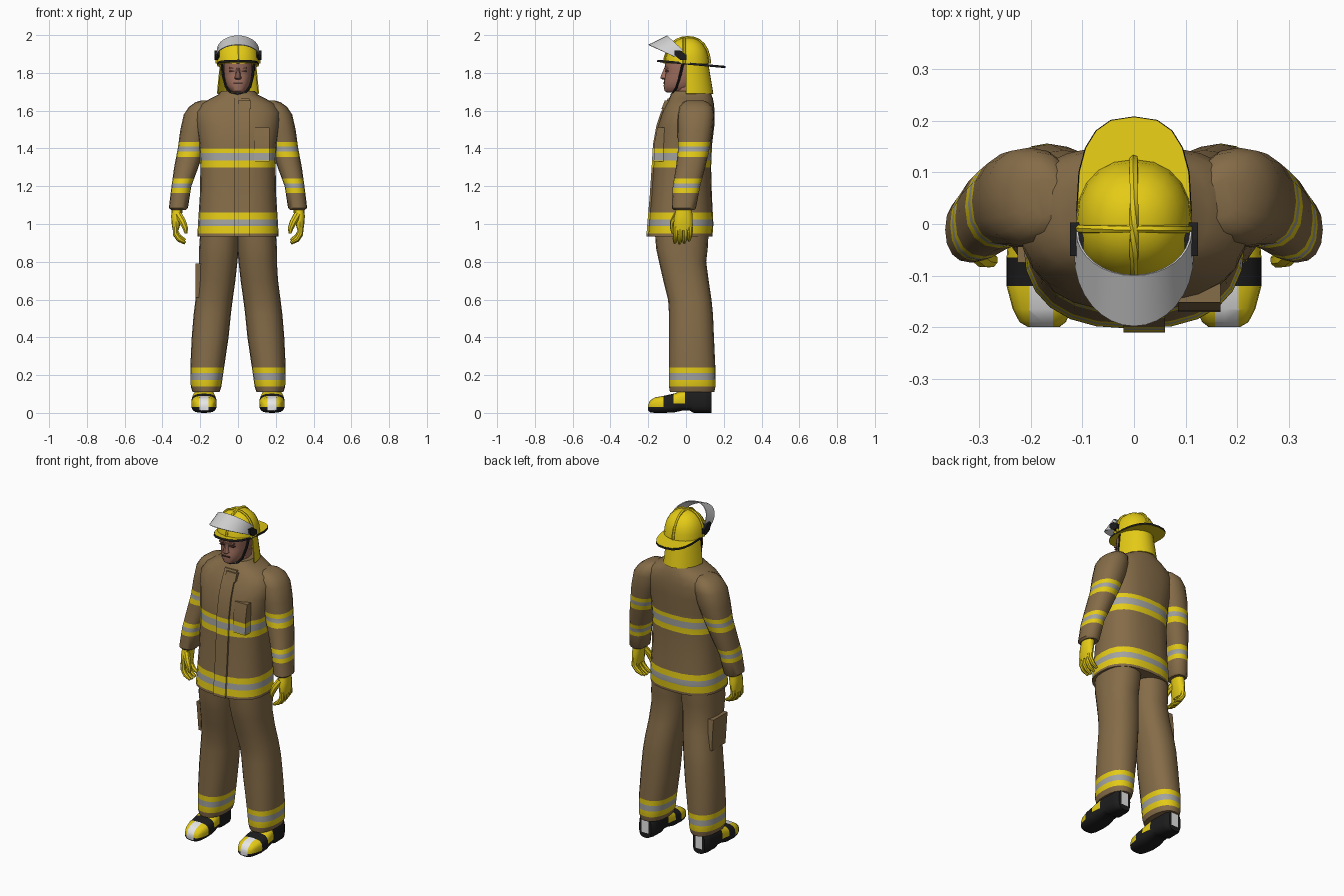
import bpy, bmesh, math
from mathutils import Vector

if "Cube" in bpy.data.objects:
    bpy.data.objects.remove(bpy.data.objects["Cube"])

COLOURS = [("tan_cloth", (.235, .15, .065)), ("yellow", (.78, .60, .008)),
           ("reflective_grey", (.36, .36, .35)), ("visor_grey", (.62, .62, .62)),
           ("black", (.012, .012, .013)), ("skin", (.34, .155, .11)),
           ("dark_brown", (.09, .04, .03)), ("white", (.85, .85, .85))]
MATS = []
for nm, c in COLOURS:
    m = bpy.data.materials.new(nm)
    m.diffuse_color = (*c, 1)
    m.use_nodes = True
    m.node_tree.nodes["Principled BSDF"].inputs["Base Color"].default_value = m.diffuse_color
    MATS.append(m)
TAN, YEL, GREY, VISOR, BLACK, SKIN, BROWN, WHITE = range(8)


def finish(name, bm, colour, cuts=(), angle=40):
    """Cut the mesh on axis planes, colour faces by rule, smooth and link."""
    bmesh.ops.recalc_face_normals(bm, faces=bm.faces)
    for axis, v in cuts:
        p, n = Vector((0, 0, 0)), Vector((0, 0, 0))
        p[axis], n[axis] = v, 1
        bmesh.ops.bisect_plane(bm, geom=bm.verts[:] + bm.edges[:] + bm.faces[:],
                               plane_co=p, plane_no=n, dist=1e-5)
    bm.normal_update()
    for f in bm.faces:
        f.material_index = colour(f.calc_center_median(), f.normal) if callable(colour) else colour
    me = bpy.data.meshes.new(name)
    bm.to_mesh(me)
    bm.free()
    for m in MATS:
        me.materials.append(m)
    ob = bpy.data.objects.new(name, me)
    bpy.context.collection.objects.link(ob)
    bpy.ops.object.select_all(action='DESELECT')
    ob.select_set(True)
    bpy.context.view_layer.objects.active = ob
    bpy.ops.object.shade_smooth_by_angle(angle=math.radians(angle))
    return ob


def loft(name, rings, colour, n=20, p=2.3, axis='z', phase=0, s=1, cuts=(), angle=40):
    """Rings are (t, a0, a1, b0, b1): position along axis and extents in the other two."""
    bm = bmesh.new()
    loops = []
    for t, a0, a1, b0, b1 in rings:
        loop = []
        for i in range(n):
            th = 2 * math.pi * (i + phase) / n
            c, d = math.cos(th), math.sin(th)
            a = (a0 + a1) / 2 + (a1 - a0) / 2 * math.copysign(abs(c) ** (2 / p), c)
            b = (b0 + b1) / 2 + (b1 - b0) / 2 * math.copysign(abs(d) ** (2 / p), d)
            loop.append(bm.verts.new((a * s, b, t) if axis == 'z' else (a * s, t, b)))
        loops.append(loop)
    for l0, l1 in zip(loops, loops[1:]):
        for i in range(n):
            j = (i + 1) % n
            bm.faces.new((l0[i], l0[j], l1[j], l1[i]))
    bm.faces.new(loops[0])
    bm.faces.new(loops[-1])
    return finish(name, bm, colour, cuts, angle)


def block(name, x0, x1, levels, colour, cuts=()):
    """Four-sided upright block; levels are (z, y_front, y_back)."""
    return loft(name, [(z, x0, x1, a, b) for z, a, b in levels], colour,
                n=4, p=400, phase=.5, cuts=cuts, angle=30)


def tube(name, pts, radii, colour, n=8):
    """Round tube through points, one radius per point."""
    bm = bmesh.new()
    pts = [Vector(q) for q in pts]
    loops = []
    for k, q in enumerate(pts):
        d = (pts[min(k + 1, len(pts) - 1)] - pts[max(k - 1, 0)]).normalized()
        u = d.cross(Vector((.31, .9, .2))).normalized()
        v = d.cross(u)
        loops.append([bm.verts.new(q + radii[k] * (math.cos(6.28319 * i / n) * u + math.sin(6.28319 * i / n) * v))
                      for i in range(n)])
    for l0, l1 in zip(loops, loops[1:]):
        for i in range(n):
            j = (i + 1) % n
            bm.faces.new((l0[i], l0[j], l1[j], l1[i]))
    bm.faces.new(loops[0])
    bm.faces.new(loops[-1])
    return finish(name, bm, colour)


def sheet(name, low, high, colour, steps=16, span=math.pi / 2, thick=.004):
    """Curved sheet between two arcs given as functions of angle."""
    bm = bmesh.new()
    rows = [[bm.verts.new(f(span * (2 * i / steps - 1))) for i in range(steps + 1)] for f in (low, high)]
    for i in range(steps):
        bm.faces.new((rows[0][i], rows[0][i + 1], rows[1][i + 1], rows[1][i]))
    bmesh.ops.recalc_face_normals(bm, faces=bm.faces)
    bmesh.ops.solidify(bm, geom=bm.faces[:], thickness=thick)
    return finish(name, bm, colour)


def stripes(*bands):
    """Yellow-grey-yellow bands (bottom, grey bottom, grey top, top) on tan cloth."""
    def rule(c, n):
        for a, b, d, e in bands:
            if a < c.z < e:
                return GREY if b < c.z < d else YEL
        return TAN
    return rule, [(2, v) for band in bands for v in band]


# Coat body with two reflective bands
coat_rule, coat_cuts = stripes((.95, .99, 1.025, 1.06), (1.30, 1.335, 1.375, 1.40))
profile = [(.935, .215, -.203, .14), (1.0, .212, -.198, .145), (1.15, .202, -.185, .137),
           (1.3, .199, -.175, .133), (1.42, .205, -.168, .138), (1.52, .22, -.15, .15),
           (1.59, .225, -.127, .152), (1.635, .195, -.105, .148), (1.665, .145, -.09, .142),
           (1.685, .105, -.08, .135), (1.705, .088, -.068, .125)]
loft("coat_body", [(z, -w, w, a, b) for z, w, a, b in profile], coat_rule, n=24, p=2.5, cuts=coat_cuts)
block("coat_front_flap", -.02, .06, [(z, a - .007, a + .03) for z, w, a, b in profile[:9]], coat_rule, coat_cuts)
block("chest_pocket", .085, .168, [(1.33, -.171, -.10), (1.42, -.169, -.10), (1.51, -.152, -.09)], coat_rule, coat_cuts)
block("collar_tab", .0, .07, [(1.61, -.13, -.08), (1.655, -.112, -.06)], TAN)

leg_rule, leg_cuts = stripes((.14, .175, .21, .24))
arm_rule, arm_cuts = stripes((1.165, 1.19, 1.215, 1.24), (1.355, 1.385, 1.41, 1.435))


def boot_rule(c, n):
    dx = abs(abs(c.x) - .18)
    if c.z < .015 or n.z < -.6:
        return BLACK
    if dx < .024 and (c.y < -.12 or c.y > .1):
        return WHITE
    if c.z > .03 and c.y < -.12:
        return YEL
    return YEL if c.z > .05 and -.065 < c.y < -.005 else BLACK


for s, side in ((1, "left"), (-1, "right")):
    # Trouser leg
    loft(side + "_trouser_leg",
         [(.11, .098, .24, -.085, .15), (.14, .088, .25, -.09, .156), (.25, .072, .252, -.09, .155),
          (.4, .05, .245, -.09, .148), (.52, .038, .235, -.09, .143), (.6, .028, .225, -.095, .135),
          (.7, .014, .212, -.12, .12), (.8, .003, .206, -.143, .107), (.87, -.004, .206, -.158, .115),
          (.96, -.01, .2, -.165, .12)], leg_rule, s=s, cuts=leg_cuts)
    # Sleeve
    loft(side + "_sleeve",
         [(1.075, .275, .355, -.065, .045), (1.085, .265, .366, -.075, .053), (1.2, .247, .352, -.07, .075),
          (1.3, .21, .338, -.053, .102), (1.4, .175, .319, -.042, .125), (1.5, .14, .305, -.045, .142),
          (1.58, .12, .287, -.045, .148), (1.62, .12, .26, -.035, .14), (1.645, .13, .225, -.015, .115),
          (1.655, .14, .19, .01, .09)], arm_rule, s=s, n=16, cuts=arm_cuts)
    # Glove
    loft(side + "_glove_palm",
         [(.965, .315, .345, -.06, .03), (.99, .308, .35, -.067, .036), (1.04, .298, .354, -.062, .035),
          (1.09, .29, .35, -.05, .03)], YEL, s=s, n=12)
    for k in range(4):
        y = -.053 + .025 * k
        dz = (.004, 0, .004, .016)[k]
        tube(f"{side}_finger_{k + 1}",
             [(s * .332, y, .985), (s * .331, y, .945 + dz), (s * .312, y - .004, .917 + dz), (s * .28, y - .006, .898 + dz)],
             [.015, .015, .014, .008], YEL)
    tube(side + "_thumb", [(s * .315, -.045, 1.05), (s * .292, -.066, 1.01), (s * .278, -.07, .975), (s * .275, -.07, .95)],
         [.02, .019, .015, .008], YEL)
    # Boot, lofted from toe to heel
    loft(side + "_boot",
         [(-.2, .145, .205, .012, .045), (-.19, .132, .222, .003, .066), (-.165, .12, .235, 0, .082),
          (-.12, .113, .247, 0, .09), (-.065, .113, .247, .002, .102), (-.02, .118, .243, .012, .118),
          (.02, .122, .238, .012, .125), (.04, .122, .238, 0, .125), (.11, .124, .236, 0, .125),
          (.135, .14, .22, 0, .12)],
         boot_rule, p=3, axis='y', s=s,
         cuts=[(0, s * .157), (0, s * .203), (2, .03), (2, .05), (1, -.12), (1, -.065), (1, -.005), (1, .1)])
    # Visor hinge and chin strap
    x0, x1 = sorted((s * .098, s * .124))
    block(side + "_visor_hinge", x0, x1, [(1.868, -.03, .003), (1.895, -.062, .003), (1.918, -.062, -.03)], BLACK)
    tube(side + "_chin_strap",
         [(s * .088, -.012, 1.87), (s * .08, -.03, 1.79), (s * .064, -.05, 1.725), (s * .035, -.066, 1.692), (0, -.075, 1.685)],
         [.007] * 5, BLACK, 6)
    # Eye and brow plates
    x0, x1 = sorted((s * .018, s * .046))
    block(side + "_eye", x0, x1, [(1.805, -.111, -.09), (1.812, -.111, -.09)], BROWN)
    block(side + "_brow", x0, x1, [(1.821, -.114, -.09), (1.832, -.115, -.09)], SKIN)

# Cargo pocket on one thigh
block("thigh_pocket", -.226, -.17, [(.61, -.055, .075), (.70, -.065, .07), (.79, -.075, .06)], TAN)

# Head, neck, nose and mouth
loft("neck", [(1.62, -.06, .06, -.055, .08), (1.76, -.06, .06, -.055, .085)], SKIN, n=12)
loft("head", [(z, -w, w, a, b) for z, w, a, b in
              [(1.695, .025, -.098, .0), (1.705, .042, -.114, .04), (1.73, .06, -.118, .07),
               (1.755, .068, -.117, .085), (1.78, .073, -.112, .09), (1.81, .076, -.107, .095),
               (1.83, .077, -.113, .098), (1.88, .077, -.105, .1)]], SKIN)
loft("nose", [(1.764, -.012, .012, -.125, -.09), (1.772, -.02, .02, -.136, -.09),
              (1.784, -.014, .014, -.134, -.09), (1.825, -.009, .009, -.116, -.09)], SKIN, n=10)
block("mouth", -.024, .024, [(1.741, -.119, -.1), (1.749, -.121, -.1)], BROWN)

# Neck curtain behind the head
sheet("neck_curtain", lambda a: (.112 * math.sin(a), .0 + .145 * math.cos(a), 1.69),
      lambda a: (.094 * math.sin(a), .0 + .115 * math.cos(a), 1.87), YEL, thick=.006)

# Helmet shell, ridges and brim
dome = [(1.85, .112, -.115, .125), (1.885, .11, -.108, .12), (1.92, .101, -.095, .11),
        (1.95, .084, -.075, .092), (1.972, .06, -.05, .067), (1.983, .033, -.022, .04), (1.986, .01, .0, .02)]
loft("helmet_shell", [(z, -w, w, a, b) for z, w, a, b in dome], YEL, n=20, p=2.2)
tube("helmet_long_ridge", [(0, a, z) for z, w, a, b in dome] + [(0, b, z) for z, w, a, b in dome[::-1]], [.009] * 14, YEL, 6)
tube("helmet_cross_ridge", [(-w, -.01, z) for z, w, a, b in dome[:6]] + [(w, -.01, z) for z, w, a, b in dome[5::-1]],
     [.008] * 12, YEL, 6)
brim = loft("helmet_brim", [(-.006, -.112, .112, -.155, .21), (.006, -.11, .11, -.152, .208)],
            lambda c, n: YEL if abs(n.z) > .7 else BLACK, n=20, p=2.6)
brim.location.z = 1.85
brim.rotation_euler.x = -.09

# Raised visor
sheet("visor", lambda a: (.116 * math.sin(a), -.06 - .138 * math.cos(a), 1.885 + .065 * math.cos(a)),
      lambda a: (.112 * math.sin(a), -.015 - .085 * math.cos(a), 1.92 + .078 * math.cos(a)), VISOR)
